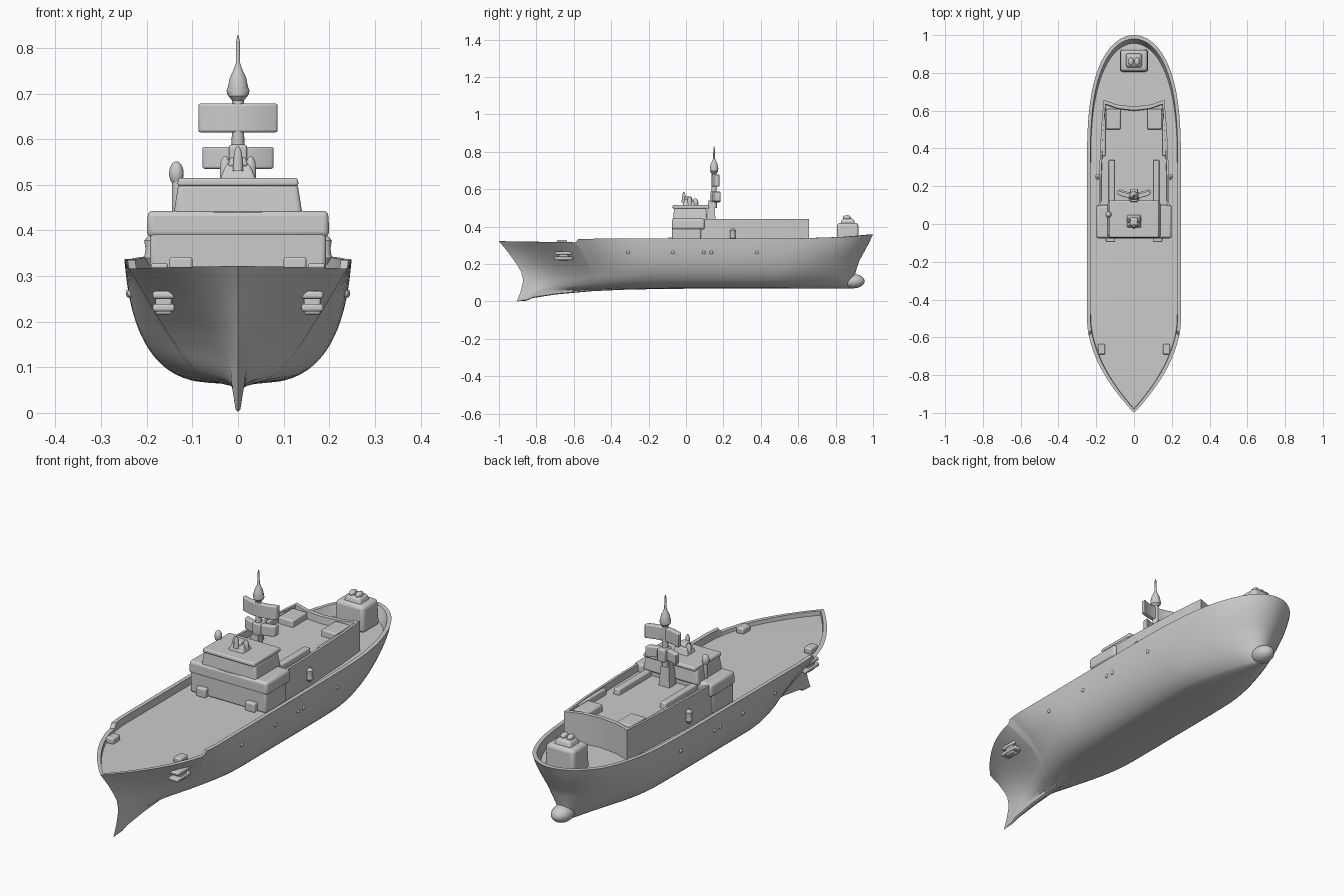
import bpy, bmesh, math
from mathutils import Vector, Matrix

if "Cube" in bpy.data.objects:
    bpy.data.objects.remove(bpy.data.objects["Cube"])


def finish(name, bm, bevel=0.0):
    bmesh.ops.remove_doubles(bm, verts=bm.verts[:], dist=1e-5)
    bmesh.ops.recalc_face_normals(bm, faces=bm.faces[:])
    me = bpy.data.meshes.new(name)
    bm.to_mesh(me)
    bm.free()
    ob = bpy.data.objects.new(name, me)
    bpy.context.collection.objects.link(ob)
    if bevel:
        m = ob.modifiers.new("bevel", "BEVEL")
        m.width, m.segments, m.limit_method = bevel, 3, "ANGLE"
    return ob


def loft(name, rings, bevel=0.0, caps=True):
    """Skin closed rings of equal length, optionally capping both ends."""
    bm = bmesh.new()
    rows = [[bm.verts.new(p) for p in r] for r in rings]
    n = len(rows[0])
    for a, b in zip(rows, rows[1:]):
        for i in range(n):
            bm.faces.new((a[i], a[(i + 1) % n], b[(i + 1) % n], b[i]))
    if caps:
        bm.faces.new(rows[0])
        bm.faces.new(rows[-1])
    else:
        bmesh.ops.dissolve_degenerate(bm, dist=1e-6, edges=bm.edges[:])
    return finish(name, bm, bevel)


def block(name, x, y0, y1, z0, z1, hw, taper=1.0, bevel=0.006):
    """Box centred on x, its top scaled by taper."""
    yc, hy = (y0 + y1) / 2, (y1 - y0) / 2
    ring = lambda z, k: [(x + a * hw * k, yc + b * hy * k, z)
                         for a, b in ((-1, -1), (1, -1), (1, 1), (-1, 1))]
    return loft(name, [ring(z0, 1), ring(z1, taper)], bevel)


def turned(name, x, y, profile, seg=20, sx=1.0, sy=1.0):
    """Solid of revolution from (radius, z) pairs."""
    return loft(name, [[(x + r * sx * math.cos(math.tau * (i + .5) / seg),
                         y + r * sy * math.sin(math.tau * (i + .5) / seg), z)
                        for i in range(seg)] for r, z in profile])


def ball(name, c, r):
    bm = bmesh.new()
    bmesh.ops.create_uvsphere(bm, u_segments=24, v_segments=14, radius=1,
                              matrix=Matrix.Translation(c) @ Matrix.Diagonal((*r, 1)))
    return finish(name, bm)


def interp(table, v):
    for (a, p), (b, q) in zip(table, table[1:]):
        if v <= b:
            return p + (q - p) * max(0, (v - a) / (b - a))
    return table[-1][1]


def smooth(a, b, v):
    u = min(1, max(0, (v - a) / (b - a)))
    return u * u * (3 - 2 * u)


# Hull lines: stem and stern by height, keel and sheer by length
STEM = [(0, -.905), (.15, -.885), (.34, -.87), (.5, -.882), (.62, -.906), (.8, -.947), (1, -1)]
STERN = [(0, .89), (.3, .907), (.5, .925), (.66, .95), (.82, .975), (1, 1)]
KEEL = [(-.91, 0), (-.85, .004), (-.82, .018), (-.7, .037), (-.5, .055), (-.3, .064), (0, .068), (1, .07)]
SHEER = [(-1, .322), (-.59, .316), (-.575, .335), (.6, .337), (.85, .345), (1, .358)]


def plan_width(y):
    if y < -.5:
        return .249 * (1 - min(1, (-.5 - y) / .5) ** 1.9)
    if y > .25:
        return .249 * math.sqrt(max(0, 1 - ((y - .25) / .75) ** 3.2))
    return .249


def hull_point(s, t):
    stem, stern = interp(STEM, t), interp(STERN, t)
    y = stem + (stern - stem) * s
    k0, k1 = interp(KEEL, -.905 + 1.795 * s), interp(SHEER, 2 * s - 1)
    z = k0 + (k1 - k0) * t
    if t == 0:
        return Vector((0, y, z))
    # the body starts above the thin forward skeg
    e = min(1, max(0, (z - .064) / (k1 - .064)))
    mid = (1 - (1 - e) ** 2.6) ** .3 * (.9 + .1 * e)
    aft = (1 - (1 - e) ** 1.8) ** .6
    b, c = smooth(.0, .38, s), smooth(.76, 1, s)
    g = (e ** 1.3 * (1 - b) + mid * b) * (1 - c) + aft * c
    skeg = max(0, min(.004 + .16 * z, .015, .25 * s, .25 * (1 - s)))
    w = plan_width(2 * s - 1)
    return Vector((math.hypot(w * g, skeg * (1 - e)), y, z))


# Hull with bulwark and sunken deck
N = 64
stations = sorted([(1 - math.cos(math.pi * k / N)) / 2 for k in range(N + 1)] + [.205, .2125])
levels = [(i / 20) ** 1.4 for i in range(21)]
rings = []
for s in stations:
    half = [hull_point(s, t) for t in levels]
    top, q = half[-1], .022 * smooth(.7, .95, s)
    half.append(Vector((top.x * .93, top.y * .98, top.z)))
    half.append(Vector((top.x * (.92 - q), top.y * (.978 - q), .302)))
    deck_mid = Vector((0, top.y * (.978 - q), .304))
    rings.append(half + [deck_mid] + [Vector((-p.x, p.y, p.z)) for p in reversed(half[1:])])
loft("hull", rings, caps=False)
ball("stern_bulb", (0, .895, .108), (.045, .06, .038))

# Deckhouse: parapet walls around a lower roof
half = [(0, .622), (.09, .632), (.162, .657), (.176, .5), (.187, .25), (.19, -.04), (.178, -.068), (0, -.072)]
outline = half + [(-x, y) for x, y in reversed(half[1:-1])]
ring = lambda k, z: [(x * k, .29 + (y - .29) * (k + .01), z) for x, y in outline]
loft("deckhouse", [ring(.99, .3), ring(.99, .44), ring(.93, .44), ring(.92, .408)])

# Bridge, its wings and roof
block("bridge_lower_front", 0, -.074, .08, .3, .4, .193, 1.0, .01)
block("bridge_wings", 0, -.076, .1, .385, .443, .2, .99, .012)
block("bridge", 0, -.07, .115, .43, .503, .142, .92, .01)
block("bridge_roof", 0, -.072, .125, .497, .515, .133, .985, .006)

# Sighting director on the bridge roof
block("director_base", 0, -.02, .05, .51, .545, .04, .65, .006)
block("director_head", 0, -.012, .035, .54, .56, .022, .8)
turned("director_spike", 0, -.012, [(.012, .53), (.009, .57), (.003, .584)], 12)
for sx in (-1, 1):
    turned("director_ear", sx * .028, .02, [(.012, .515), (.011, .55), (.004, .562)], 12)
turned("signal_lamp_post", -.133, .05, [(.012, .44), (.012, .52)], 12)
ball("signal_lamp", (-.135, .05, .525), (.016, .016, .026))

# Mast with two curved aerials
turned("mast_base", 0, .135, [(.036, .4), (.022, .54)], 4, 1.1, 1)
turned("mast", 0, .15, [(.015, .5), (.013, .685), (.022, .695), (.023, .712), (.018, .735), (.01, .752),
                        (.005, .765), (.004, .815), (.001, .828)])


def aerial(name, hw, z0, z1, y, depth, bow):
    rings = []
    for i in range(13):
        u = i / 6 - 1
        yy = y + bow * (1 - u * u)
        rings.append([(u * hw, yy - depth, z0), (u * hw, yy + depth, z0),
                      (u * hw, yy + depth, z1), (u * hw, yy - depth, z1)])
    loft(name, rings, .005)


aerial("lower_aerial", .078, .535, .583, .172, .014, -.02)
aerial("upper_aerial", .087, .615, .678, .168, .012, -.02)
block("aerial_collar", 0, .13, .185, .53, .588, .02)
ball("mast_lamp", (0, .15, .705), (.025, .022, .018))

# Aft mount
block("aft_mount", 0, .805, .925, .3, .42, .076, .94, .016)
block("aft_mount_head", 0, .825, .905, .412, .443, .045, .75, .01)
for sx in (-1, 1):
    ball("aft_mount_knob", (sx * .016, .86, .447), (.014, .022, .014))

# Fittings repeated on both sides
for sx in (-1, 1):
    block("roof_locker", sx * .11, .5, .61, .4, .438, .039, .97)
    block("roof_rail_box", sx * .118, .1, .34, .4, .434, .016, .97)
    block("side_locker", sx * .16, .36, .56, .40, .437, .009)
    turned("side_float", sx * .19, .25, [(.006, .325), (.016, .34), (.013, .36), (.016, .378), (.005, .39)], 14)
    block("deck_bollard", sx * .172, -.69, -.635, .3, .328, .019)
    block("front_locker", sx * .125, -.095, -.06, .3, .342, .025)
    x = hull_point(.165, .72).x
    for i, z in enumerate((.222, .25)):
        block("anchor_bar", sx * (x - .002), -.705 + i * .005, -.605 - i * .005, z, z + .017, .024)
    block("anchor_shank", sx * (x - .002), -.68, -.63, .215, .268, .018)
    for y in (-.31, -.07, .095, .135, .38):
        p = hull_point((y + .94) / 1.9, .73)
        ball("porthole", (sx * p.x, y, .262), (.006, .009, .009))

# Smooth shading with crisp edges
for ob in bpy.context.scene.objects:
    ob.select_set(True)
    bpy.context.view_layer.objects.active = ob
bpy.ops.object.shade_smooth_by_angle(angle=math.radians(35))
